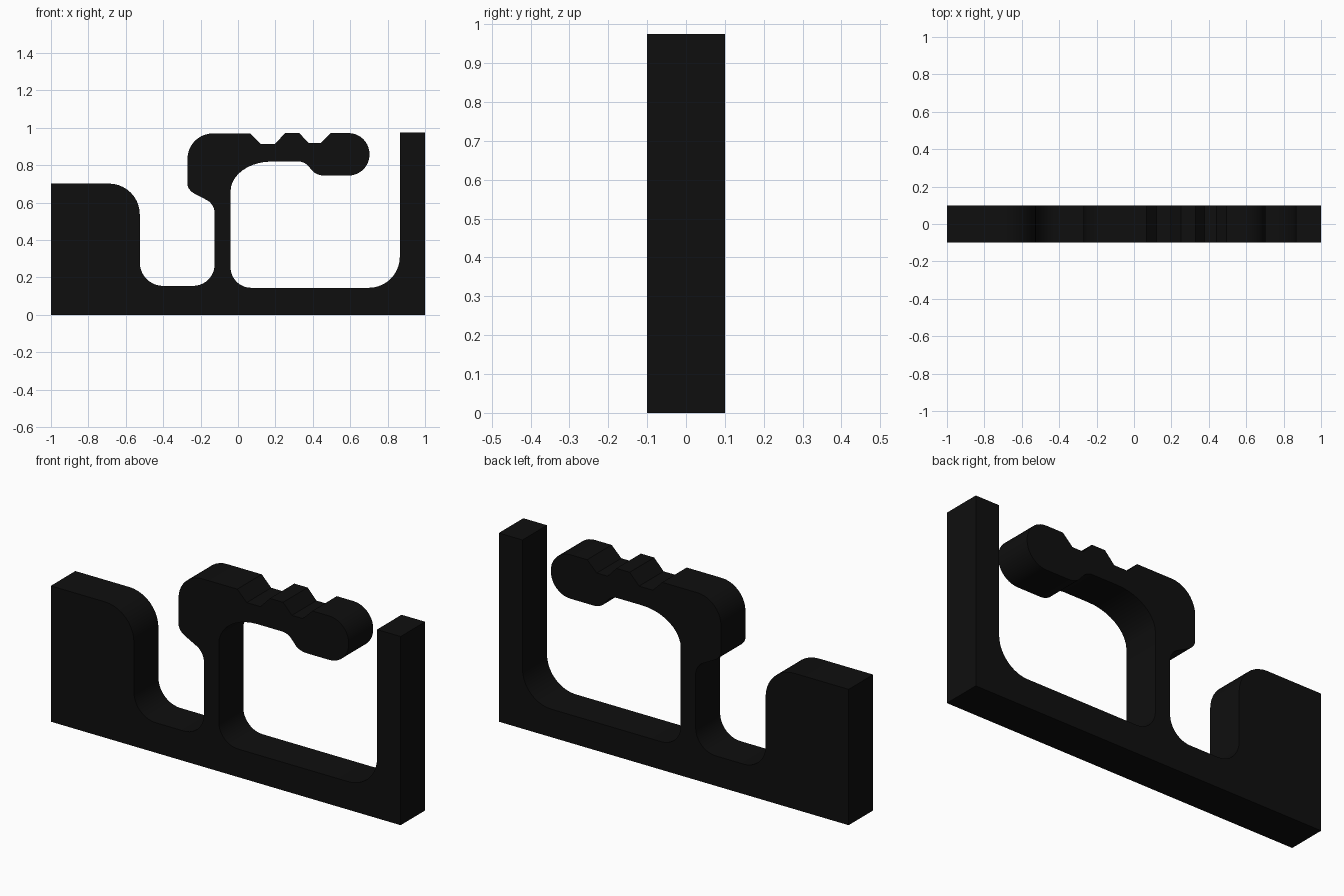
import bpy
import bmesh
import math
from mathutils import Vector

cube = bpy.data.objects.get("Cube")
if cube:
    bpy.data.objects.remove(cube, do_unlink=True)

HALF_DEPTH = 0.1
ARC_STEPS = 10

black = bpy.data.materials.new("matte black")
black.use_nodes = True
colour = (0.0045, 0.0045, 0.0045, 1)
black.diffuse_color = colour
black.node_tree.nodes["Principled BSDF"].inputs["Base Color"].default_value = colour

# Corners of the outline: x, z, rounding before and after the corner
base_and_post = [
    (-1, 0, 0, 0), (1, 0, 0, 0), (1, 0.975, 0, 0), (0.865, 0.975, 0, 0),
    (0.865, 0.145, 0.165, 0.165),
]
window = [
    (-0.04, 0.145, 0.11, 0.11), (-0.04, 0.82, 0.16, 0.22),
    (0.355, 0.82, 0.03, 0.03), (0.42, 0.745, 0.03, 0.04),
]
notched_arm = [
    (0.703, 0.745, 0.112, 0.112), (0.703, 0.972, 0.112, 0.112),
    (0.495, 0.972, 0, 0), (0.44, 0.918, 0, 0),
    (0.378, 0.918, 0, 0), (0.328, 0.972, 0, 0),
    (0.252, 0.972, 0, 0), (0.198, 0.915, 0, 0),
    (0.12, 0.915, 0, 0), (0.066, 0.97, 0, 0),
    (-0.27, 0.97, 0.135, 0.135),
]
stem_and_block = [
    (-0.27, 0.668, 0.03, 0.04), (-0.125, 0.592, 0.045, 0.045),
    (-0.125, 0.155, 0.115, 0.115), (-0.525, 0.155, 0.125, 0.125),
    (-0.525, 0.702, 0.165, 0.165), (-1, 0.702, 0, 0),
]


def rounded_outline(corners):
    """Replace each rounded corner by an arc tangent to both edges."""
    points = []
    for i, (x, z, before, after) in enumerate(corners):
        p = Vector((x, z))
        if not before:
            points.append(p)
            continue
        prev = Vector(corners[i - 1][:2])
        following = Vector(corners[(i + 1) % len(corners)][:2])
        a = (prev - p).normalized() * before
        b = (following - p).normalized() * after
        for k in range(ARC_STEPS + 1):
            t = math.pi / 2 * k / ARC_STEPS
            points.append(p + a * (1 - math.sin(t)) + b * (1 - math.cos(t)))
    return points


# Extrude the outline through the depth
outline = rounded_outline(base_and_post + window + notched_arm + stem_and_block)
bm = bmesh.new()
front = bm.faces.new([bm.verts.new((p.x, -HALF_DEPTH, p.y)) for p in outline])
extruded = bmesh.ops.extrude_face_region(bm, geom=[front], use_keep_orig=True)
back = [v for v in extruded["geom"] if isinstance(v, bmesh.types.BMVert)]
bmesh.ops.translate(bm, verts=back, vec=(0, 2 * HALF_DEPTH, 0))
bmesh.ops.recalc_face_normals(bm, faces=bm.faces)

mesh = bpy.data.meshes.new("bracket_body")
bm.to_mesh(mesh)
bm.free()
mesh.materials.append(black)
body = bpy.data.objects.new("bracket_body", mesh)
bpy.context.collection.objects.link(body)

# Smooth arcs, crisp edges
bpy.ops.object.select_all(action="DESELECT")
body.select_set(True)
bpy.context.view_layer.objects.active = body
bpy.ops.object.shade_smooth_by_angle(angle=math.radians(30))
